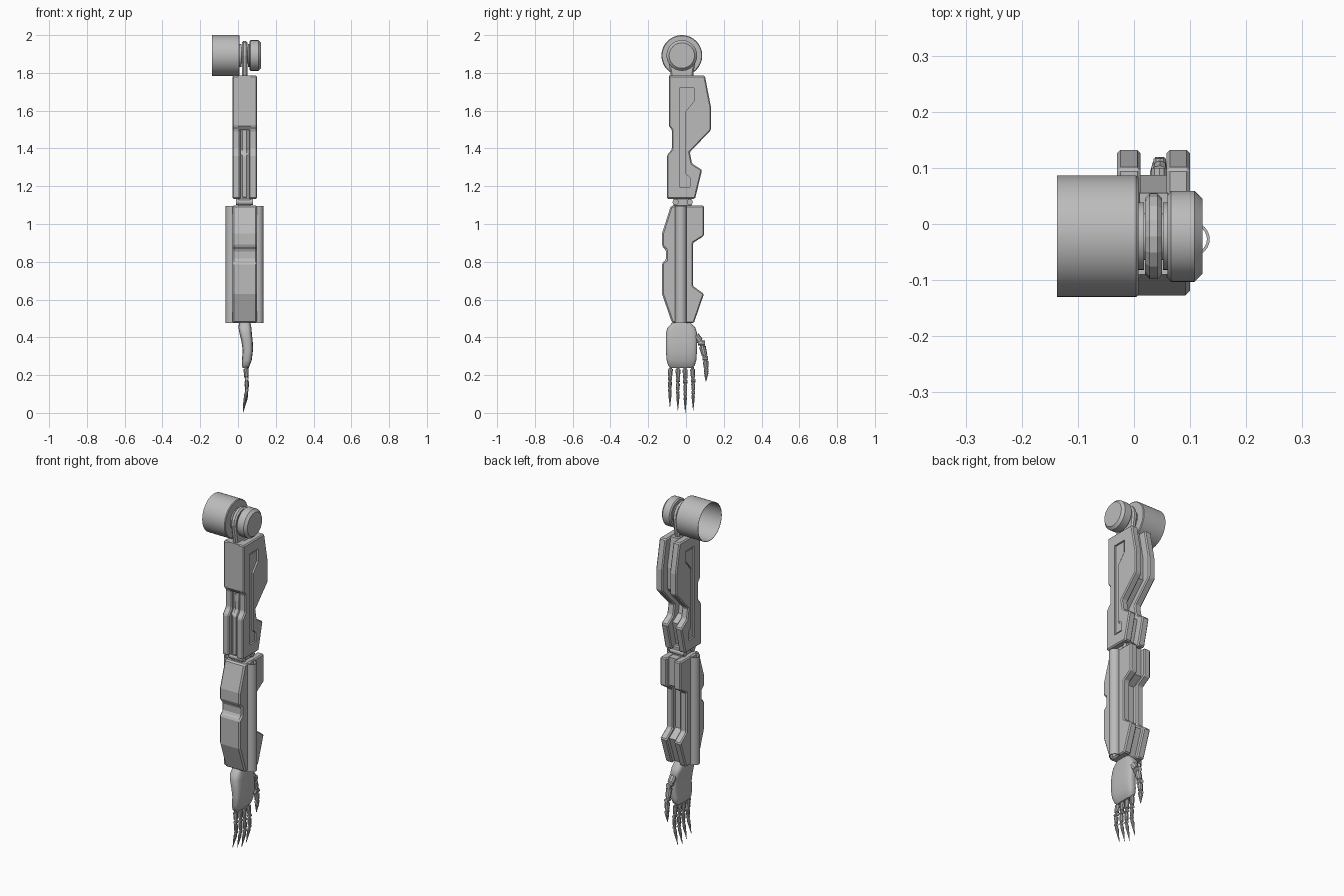
import bpy, bmesh, math
from mathutils import Vector

cube = bpy.data.objects.get("Cube")
if cube:
    bpy.data.objects.remove(cube, do_unlink=True)

grey = bpy.data.materials.new("plain grey")
grey.use_nodes = True
grey.diffuse_color = (0.5, 0.5, 0.5, 1)
grey.node_tree.nodes["Principled BSDF"].inputs["Base Color"].default_value = (0.5, 0.5, 0.5, 1)


def finish(name, bm, bevel=0, smooth=False):
    bmesh.ops.recalc_face_normals(bm, faces=bm.faces)
    mesh = bpy.data.meshes.new(name)
    bm.to_mesh(mesh)
    bm.free()
    ob = bpy.data.objects.new(name, mesh)
    bpy.context.collection.objects.link(ob)
    mesh.materials.append(grey)
    if bevel:
        m = ob.modifiers.new("chamfer", "BEVEL")
        m.width, m.segments, m.limit_method = bevel, 1, "ANGLE"
    if smooth:
        bpy.ops.object.select_all(action="DESELECT")
        ob.select_set(True)
        bpy.context.view_layer.objects.active = ob
        bpy.ops.object.shade_smooth_by_angle(angle=math.radians(35))
    return ob


def plate(name, profile, x0, x1, bevel=0.006):
    """Side profile of (y, z) points, extruded across x."""
    bm = bmesh.new()
    face = bm.faces.new([bm.verts.new((x0, y, z)) for y, z in profile])
    out = bmesh.ops.extrude_face_region(bm, geom=[face])
    moved = [v for v in out["geom"] if isinstance(v, bmesh.types.BMVert)]
    bmesh.ops.translate(bm, vec=(x1 - x0, 0, 0), verts=moved)
    return finish(name, bm, bevel)


def lathe(name, profile, centre, axis="X", steps=48):
    """Spin (distance along axis, radius) points around the axis."""
    bm = bmesh.new()
    rows = []
    for i in range(steps):
        a = math.tau * i / steps
        c, s = math.cos(a), math.sin(a)
        row = []
        for d, r in profile:
            p = (d, r * c, r * s) if axis == "X" else (r * c, r * s, d)
            row.append(bm.verts.new(Vector(centre) + Vector(p)))
        rows.append(row)
    for i in range(steps):
        a, b = rows[i], rows[(i + 1) % steps]
        for k in range(len(profile) - 1):
            bm.faces.new((a[k], a[k + 1], b[k + 1], b[k]))
    bmesh.ops.remove_doubles(bm, verts=bm.verts, dist=0.00005)
    return finish(name, bm, smooth=True)


def rod(bm, p, q, r0, r1, sides=10):
    """Tapered segment between two points."""
    p, q = Vector(p), Vector(q)
    d = q - p
    mat = d.to_track_quat("Z", "Y").to_matrix().to_4x4()
    mat.translation = (p + q) / 2
    bmesh.ops.create_cone(bm, cap_ends=True, segments=sides, radius1=r0,
                          radius2=r1, depth=d.length, matrix=mat)


# Shoulder: hollow cup, hub, cap and hanging link
pivot = (0, -0.022, 1.892)
lathe("shoulder_cup", [(-.137, .108), (.004, .108), (.008, .104), (.008, 0), (0, 0),
                       (0, .106), (-.137, .106), (-.137, .108)], pivot)
lathe("shoulder_hub", [(.008, 0), (.008, .06), (.018, .06), (.018, .042), (.052, .042),
                       (.052, .06), (.062, .06), (.062, 0)], pivot, steps=32)
lathe("shoulder_cap", [(.06, 0), (.06, .074), (.066, .081), (.108, .081), (.122, .067),
                       (.122, 0)], pivot)
link = [(-.022 + .076 * math.cos(math.pi * i / 8), 1.892 + .076 * math.sin(math.pi * i / 8))
        for i in range(9)]
plate("shoulder_link", link + [(-.075, 1.75), (.033, 1.75)], .02, .05, .008)

# Upper arm: two side plates with a sunken panel, around a narrow core
upper = [(-.09, 1.785), (.10, 1.785), (.132, 1.62), (.132, 1.497), (.02, 1.38),
         (.032, 1.32), (.085, 1.286), (.048, 1.133), (-.10, 1.133), (-.10, 1.365),
         (-.074, 1.397), (-.074, 1.497), (-.09, 1.518)]
panel = [(-.035, 1.72), (.042, 1.72), (.042, 1.65), (-.003, 1.595), (-.003, 1.265),
         (.022, 1.245), (.022, 1.195), (-.035, 1.195)]
inner = [(-.027, 1.71), (.034, 1.71), (.034, 1.655), (-.011, 1.6), (-.011, 1.26),
         (.014, 1.24), (.014, 1.205), (-.027, 1.205)]
for side, x0, x1, face_x, inward in (("right", -.03, .012, -.03, 1), ("left", .058, .1, .1, -1)):
    body = plate("upper_arm_plate_" + side, upper, x0, x1)
    cutter = plate("panel_cutter", panel, face_x - .02, face_x + .02, 0)
    if inward > 0:
        cutter.location.x = -.01
    else:
        cutter.location.x = .01
    cutter.hide_render = True
    cut = body.modifiers.new("panel", "BOOLEAN")
    cut.object, cut.operation, cut.solver = cutter, "DIFFERENCE", "EXACT"
    bpy.context.view_layer.update()
    bpy.context.view_layer.objects.active = body
    for m in list(body.modifiers):
        bpy.ops.object.modifier_apply(modifier=m.name)
    bpy.data.objects.remove(cutter, do_unlink=True)
    xs = sorted((face_x + inward * .012, face_x + inward * .006))
    plate("upper_arm_inlay_" + side, inner, *xs, 0)
plate("upper_arm_core", [(y - .045 if y > 0 else y + .022, z) for y, z in upper], .01, .06, 0)
plate("upper_arm_front", [(-.09, 1.785), (-.04, 1.785), (-.04, 1.497), (-.074, 1.497),
                          (-.09, 1.518)], 0, .07, 0)
plate("upper_arm_strip", [(-.083, 1.36), (-.06, 1.39), (-.055, 1.5), (-.03, 1.5),
                          (-.03, 1.14), (-.083, 1.14)], .022, .048, .003)

# Elbow: pivot block and pins
plate("elbow_block", [(-.065, 1.15), (.03, 1.15), (.03, 1.08), (-.065, 1.08)], .0, .07)
for i, y in enumerate((-.055, .02)):
    lathe(f"elbow_pin_{i + 1}", [(-.045, 0), (-.045, .016), (.045, .016), (.045, 0)],
          (.035, y, 1.116), steps=16)

# Forearm: front shell, twin rear plates, core and hollow side tubes
plate("forearm_shell", [(-.08, 1.097), (-.127, .95), (-.127, .883), (-.106, .862),
                        (-.106, .81), (-.127, .794), (-.127, .63), (-.074, .476),
                        (-.005, .476), (-.005, 1.097)], -.03, .1, .008)
rear = [(-.02, 1.097), (.095, 1.097), (.095, .937), (.037, .9), (.037, .672),
        (.095, .63), (.042, .476), (-.02, .476)]
for side, x0, x1 in (("right", -.03, .012), ("left", .058, .1)):
    plate("forearm_rear_" + side, rear, x0, x1)
plate("forearm_core", [(y - .025 if y > 0 else y, z) for y, z in rear], .01, .06, 0)
for side, x in (("right", -.035), ("left", .105)):
    lathe("forearm_tube_" + side, [(.476, .03), (1.095, .03), (1.095, .025),
                                   (.476, .025), (.476, .03)], (x, -.027, 0), "Z", 24)

# Palm: rounded sections of (z, centre x, half depth, half width)
bm = bmesh.new()
sections = [(.482, .035, .03, .045), (.45, .037, .034, .074), (.425, .04, .033, .082),
            (.38, .048, .03, .083), (.33, .052, .027, .082), (.28, .047, .026, .079),
            (.25, .041, .021, .07), (.237, .039, .013, .056)]
rings = []
for z, cx, hx, hy in sections:
    ring = []
    for i in range(28):
        a = math.tau * i / 28
        c, s = math.cos(a), math.sin(a)
        ring.append(bm.verts.new((cx + hx * math.copysign(abs(c) ** .55, c),
                                  -.024 + hy * math.copysign(abs(s) ** .55, s), z)))
    rings.append(ring)
for a, b in zip(rings, rings[1:]):
    for i in range(28):
        j = (i + 1) % 28
        bm.faces.new((a[i], a[j], b[j], b[i]))
bm.faces.new(rings[0])
bm.faces.new(rings[-1])
finish("palm", bm, smooth=True)


# Fingers and thumb: thin rods, thick sleeves and round knuckles, pointed tip
def finger(name, points, r):
    bm = bmesh.new()
    points = [Vector(p) for p in points]
    for k, (p, q) in enumerate(zip(points, points[1:])):
        size = r * (1 - .15 * k)
        if k:
            rod(bm, p + Vector((0, -size, 0)), p + Vector((0, size, 0)), size * .8, size * .8)
        if q == points[-1]:
            rod(bm, p, p.lerp(q, .25), size * .7, size)
            rod(bm, p.lerp(q, .25), q, size, size * .1)
        else:
            rod(bm, p, q, size * .6, size * .6)
            rod(bm, p.lerp(q, .25), p.lerp(q, .8), size, size * .85)
    finish(name, bm, smooth=True)


tips = (("little", -.085, .03), ("ring", -.043, .014), ("middle", -.004, 0), ("index", .038, .012))
for name, y, tip in tips:
    finger(name + "_finger", [(.04, y * .92 - .002, .25), (.046, y, .165 + tip * .5),
                              (.047, y, .1 + tip * .7), (.026, y, tip)], .013)
finger("thumb", [(.045, .04, .42), (.045, .082, .37), (.046, .102, .29),
                 (.046, .108, .225), (.044, .105, .165)], .021)
